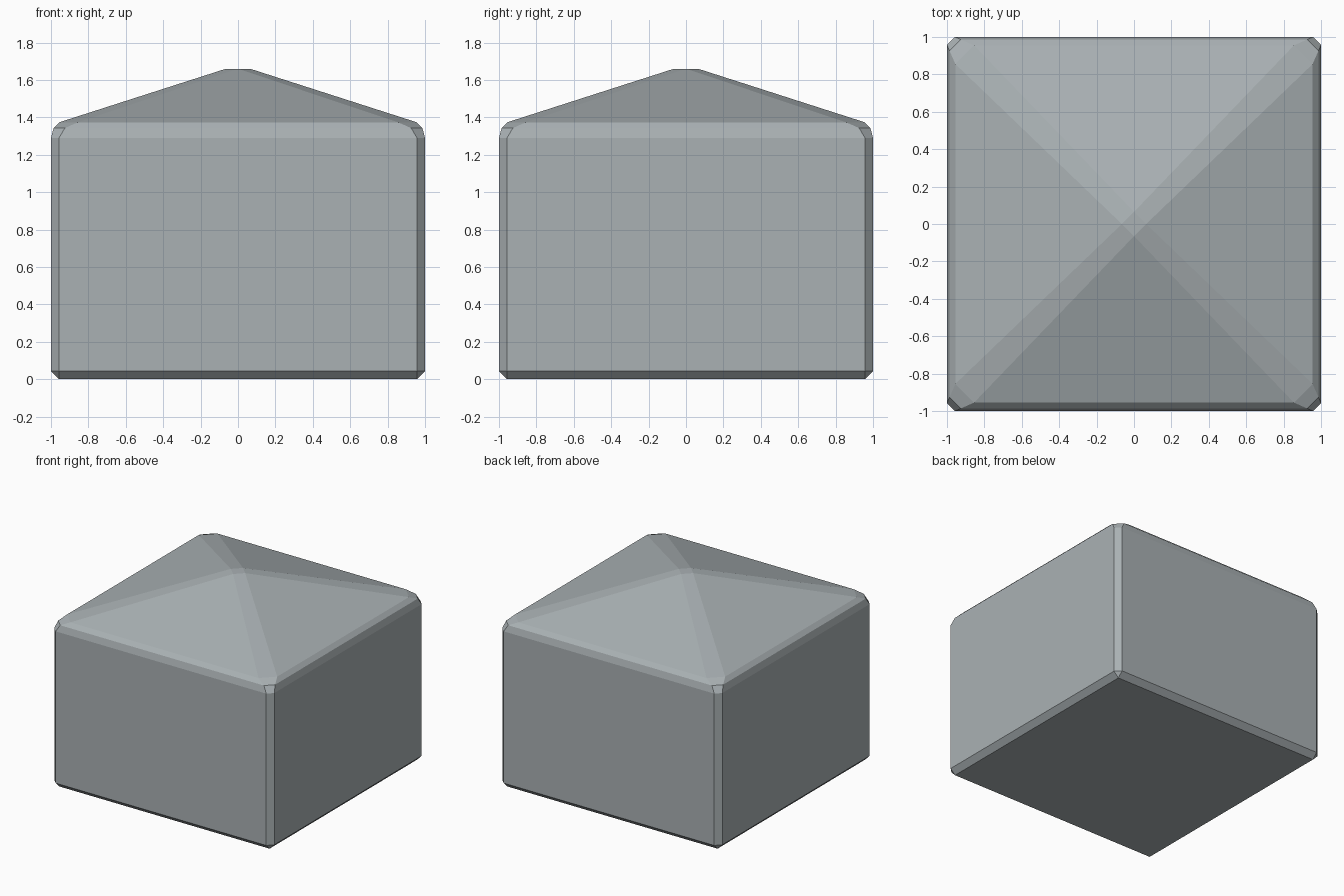
import bpy
import bmesh
import math

if "Cube" in bpy.data.objects:
    bpy.data.objects.remove(bpy.data.objects["Cube"])

# One flat blue-grey material
grey = bpy.data.materials.new("blue_grey")
grey.diffuse_color = (0.40, 0.44, 0.455, 1.0)
grey.use_nodes = True
grey.node_tree.nodes["Principled BSDF"].inputs["Base Color"].default_value = grey.diffuse_color

# Square outlines from base to peak: (height, half width, corner cut)
RINGS = [
    (0.00, 0.957, 0.00),   # underside
    (0.043, 1.00, 0.043),  # bottom chamfer
    (1.29, 1.00, 0.043),   # wall top
    (1.343, 0.986, 0.06),  # rounded eave
    (1.374, 0.955, 0.10),  # roof edge
    (1.66, 0.065, 0.065),  # flattened peak (diamond)
]


def ring_points(z, half, cut):
    pts = set()
    for sx in (-1, 1):
        for sy in (-1, 1):
            pts.add((sx * half, sy * (half - cut), z))
            pts.add((sx * (half - cut), sy * half, z))
    return pts


# Block with chamfered edges and a low pyramid roof, as the hull of its outlines
bm = bmesh.new()
for ring in RINGS:
    for p in ring_points(*ring):
        bm.verts.new(p)
bmesh.ops.remove_doubles(bm, verts=bm.verts[:], dist=0.0005)
hull = bmesh.ops.convex_hull(bm, input=bm.verts[:])
loose = [v for v in bm.verts if not v.link_faces]
bmesh.ops.delete(bm, geom=loose, context='VERTS')
bmesh.ops.dissolve_limit(bm, angle_limit=math.radians(0.5),
                         verts=bm.verts[:], edges=bm.edges[:])
bmesh.ops.recalc_face_normals(bm, faces=bm.faces[:])

mesh = bpy.data.meshes.new("pyramid_topped_block")
bm.to_mesh(mesh)
bm.free()
mesh.materials.append(grey)
block = bpy.data.objects.new("pyramid_topped_block", mesh)
bpy.context.collection.objects.link(block)
